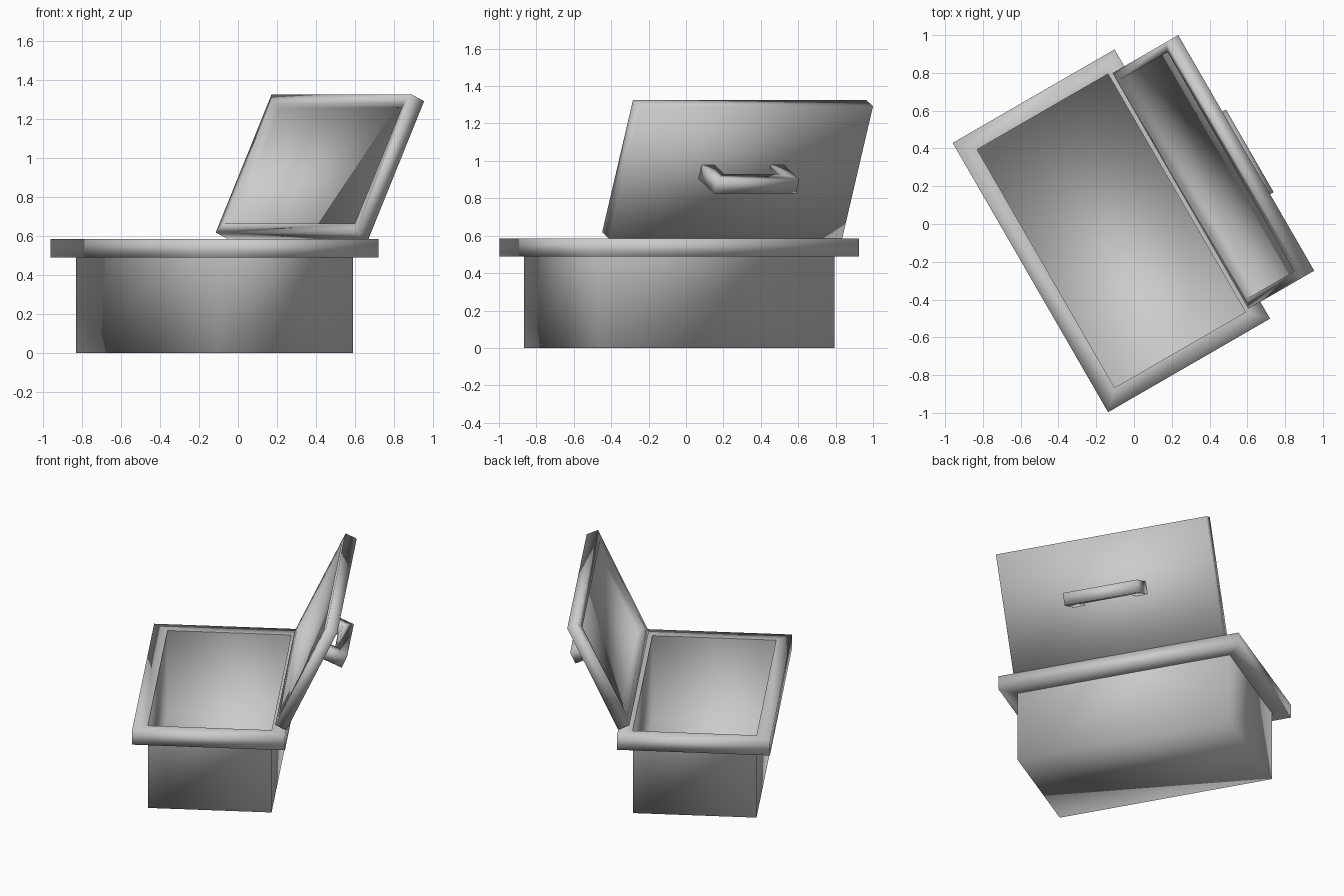
import bpy, bmesh
from math import radians
from mathutils import Matrix

if "Cube" in bpy.data.objects:
    bpy.data.objects.remove(bpy.data.objects["Cube"])

# Chest frame (turned 30 degrees) and lid frame (hinged on the rim's outer edge)
BASE = Matrix.Translation((-0.12, -0.036, 0)) @ Matrix.Rotation(radians(30), 4, 'Z')
LID = BASE @ Matrix.Translation((0.495, 0, 0.585)) @ Matrix.Rotation(radians(-65), 4, 'Y')


def rect(x0, x1, hy, z):
    return [(x0, -hy, z), (x1, -hy, z), (x1, hy, z), (x0, hy, z)]


def loft(name, loops, matrix, cap_start=False, cap_end=False, closed=False):
    """Skin a chain of equal-length loops into a smooth-shaded mesh."""
    bm = bmesh.new()
    rings = [[bm.verts.new(p) for p in loop] for loop in loops]
    pairs = list(zip(rings, rings[1:]))
    if closed:
        pairs.append((rings[-1], rings[0]))
    for a, b in pairs:
        n = len(a)
        for i in range(n):
            j = (i + 1) % n
            bm.faces.new((a[i], a[j], b[j], b[i]))
    if cap_start:
        bm.faces.new(rings[0][::-1])
    if cap_end:
        bm.faces.new(rings[-1])
    bmesh.ops.recalc_face_normals(bm, faces=bm.faces)
    for f in bm.faces:
        f.smooth = True
    mesh = bpy.data.meshes.new(name)
    bm.to_mesh(mesh)
    bm.free()
    obj = bpy.data.objects.new(name, mesh)
    obj.matrix_world = matrix
    bpy.context.collection.objects.link(obj)
    return obj


# Open box body, thin walls
loft("box_body", [rect(-0.40, 0.40, 0.728, 0), rect(-0.40, 0.40, 0.728, 0.585)],
     BASE, cap_start=True)

# Rim collar around the opening (the body wall closes its inner side)
loft("box_rim", [rect(-0.40, 0.40, 0.728, 0.49), rect(-0.495, 0.495, 0.823, 0.49),
                 rect(-0.495, 0.495, 0.823, 0.585), rect(-0.40, 0.40, 0.728, 0.585)], BASE)

# Open lid: slab with a recessed inner side
loft("lid", [rect(0, 0.78, 0.72, 0), rect(0, 0.78, 0.72, 0.08),
             rect(0.05, 0.73, 0.67, 0.08), rect(0.05, 0.73, 0.67, 0.03)],
     LID, cap_start=True, cap_end=True)

# Bracket handle on the outer side of the lid: U profile extruded to its width
U = [(-0.253, 0.0), (-0.253, -0.185), (0.253, -0.185), (0.253, 0.0),
     (0.175, 0.0), (0.175, -0.115), (-0.175, -0.115), (-0.175, 0.0)]
loft("lid_handle", [[(s, y, z) for y, z in U] for s in (0.352, 0.435)],
     LID, cap_start=True, cap_end=True)
